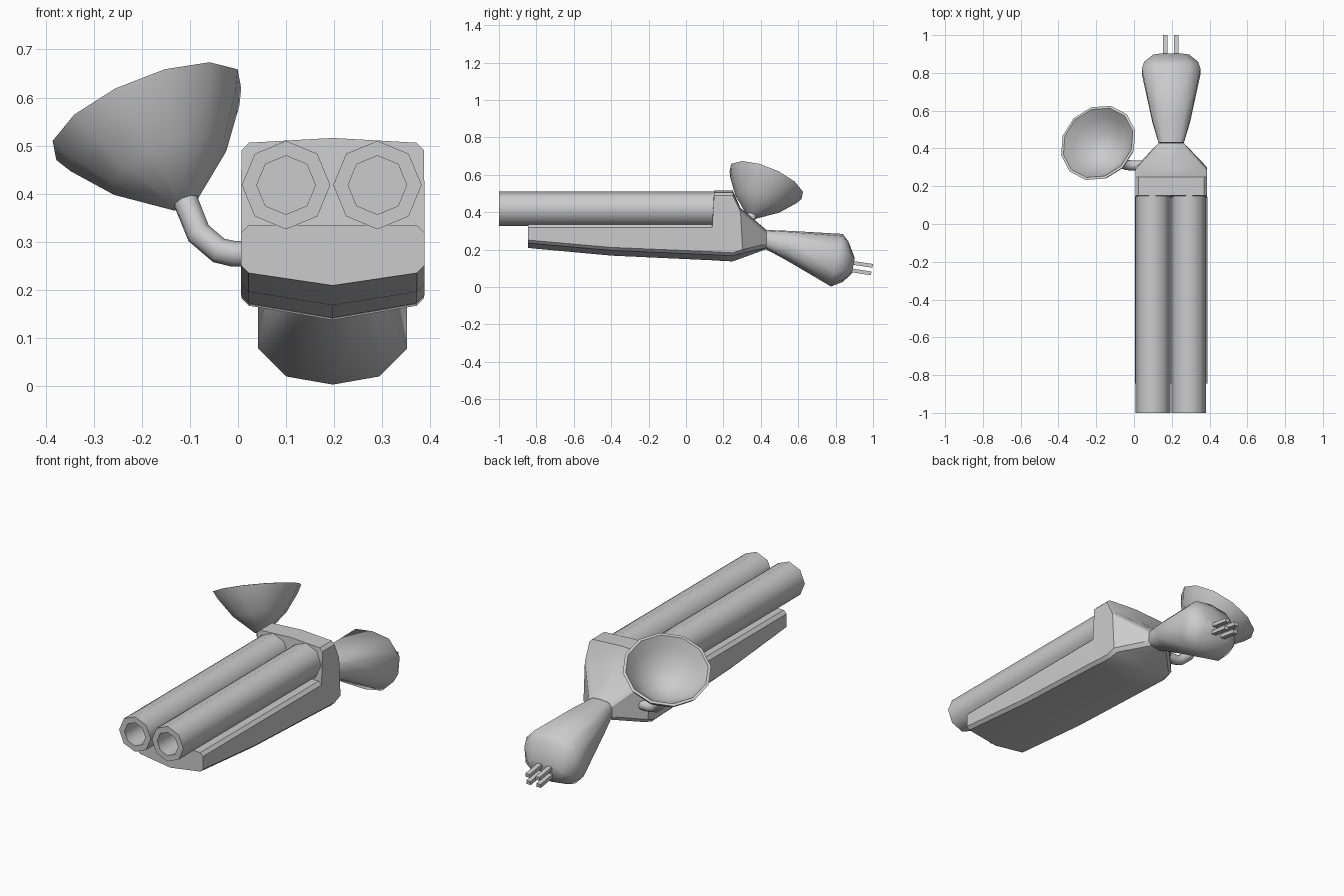
import bpy, bmesh, math
from mathutils import Vector, Matrix

if "Cube" in bpy.data.objects:
    bpy.data.objects.remove(bpy.data.objects["Cube"])

CX = 0.197  # centre line of the gun body


def finish(name, bm, angle):
    bmesh.ops.recalc_face_normals(bm, faces=bm.faces)
    me = bpy.data.meshes.new(name)
    bm.to_mesh(me)
    bm.free()
    ob = bpy.data.objects.new(name, me)
    bpy.context.collection.objects.link(ob)
    smooth(ob, angle)
    return ob


def smooth(ob, angle):
    bpy.ops.object.select_all(action='DESELECT')
    ob.select_set(True)
    bpy.context.view_layer.objects.active = ob
    bpy.ops.object.shade_smooth_by_angle(angle=math.radians(angle))


def section(yt, zt, yb, zb, hw, c, crown, keel):
    """Chamfered ten-sided section, leaning from (yt, zt) to (yb, zb)."""
    half = [(0, zt), (hw - c, zt - crown), (hw, zt - crown - c),
            (hw, zb + keel + c), (hw - c, zb + keel), (0, zb)]
    ring = half + [(-x, z) for x, z in half[-2:0:-1]]
    return [Vector((CX + x, yb + (yt - yb) * (z - zb) / (zt - zb), z)) for x, z in ring]


def loft(name, sections, angle):
    bm = bmesh.new()
    rings = [[bm.verts.new(p) for p in section(*s)] for s in sections]
    n = len(rings[0])
    for a, b in zip(rings, rings[1:]):
        for i in range(n):
            j = (i + 1) % n
            bm.faces.new((a[i], a[j], b[j], b[i]))
    bm.faces.new(rings[0])
    bm.faces.new(rings[-1])
    return finish(name, bm, angle)


def lathe(name, profile, sides, origin, axis, angle, turn=0.0):
    """Turn an (r, t) profile about an axis; r = 0 ends close to a point."""
    bm = bmesh.new()
    rot = Vector(axis).to_track_quat('Z', 'Y').to_matrix().to_4x4()
    mat = Matrix.Translation(origin) @ rot
    rings = []
    for r, t in profile:
        k = sides if r > 0 else 1
        rings.append([bm.verts.new(mat @ Vector((r * math.cos(turn + i * math.tau / sides),
                                                 r * math.sin(turn + i * math.tau / sides), t)))
                      for i in range(k)])
    for a, b in zip(rings, rings[1:]):
        for i in range(sides):
            j = (i + 1) % sides
            face = [a[i % len(a)], a[j % len(a)], b[j % len(b)], b[i % len(b)]]
            bm.faces.new(list(dict.fromkeys(face)))
    return finish(name, bm, angle)


# Fore-end and receiver block, tapering to the neck
loft("stock_body", [
    (-0.845, 0.335, -0.845, 0.209, 0.191, 0.016, 0.000, 0.026),
    (-0.40, 0.335, -0.40, 0.168, 0.191, 0.016, 0.000, 0.028),
    (0.14, 0.335, 0.14, 0.143, 0.191, 0.016, 0.000, 0.030),
    (0.15, 0.516, 0.15, 0.142, 0.190, 0.016, 0.010, 0.030),
    (0.25, 0.516, 0.25, 0.137, 0.190, 0.016, 0.010, 0.030),
    (0.29, 0.425, 0.305, 0.157, 0.188, 0.018, 0.005, 0.025),
    (0.43, 0.305, 0.43, 0.203, 0.066, 0.020, 0.004, 0.008)], 30)

# Flared, downward-leaning grip
loft("grip", [
    (0.432, 0.305, 0.425, 0.203, 0.066, 0.020, 0.004, 0.008),
    (0.56, 0.300, 0.53, 0.147, 0.100, 0.035, 0.006, 0.012),
    (0.838, 0.284, 0.775, 0.003, 0.155, 0.058, 0.012, 0.017),
    (0.868, 0.245, 0.838, 0.027, 0.143, 0.055, 0.010, 0.012),
    (0.902, 0.155, 0.887, 0.072, 0.095, 0.025, 0.004, 0.006)], 50)

# Twin hollow barrels
for side, x in (("left", 0.10), ("right", 0.29)):
    lathe("barrel_" + side, [(0, 1.1), (0.061, 1.1), (0.061, 0), (0.092, 0), (0.092, 1.16), (0, 1.16)],
          8, (x, -1.0, 0.418), (0, 1, 0), 50)

# Four small prongs on the grip end
for x in (0.165, 0.223):
    for z, y in ((0.122, 0.94), (0.082, 0.932)):
        bpy.ops.mesh.primitive_cube_add(size=1, location=(x, y, z), rotation=(-0.15, 0, 0))
        prong = bpy.context.object
        prong.name = "prong"
        prong.scale = (0.024, 0.118, 0.02)

# Bent pipe carrying the funnel
cu = bpy.data.curves.new("funnel_pipe", 'CURVE')
cu.dimensions = '3D'
cu.bevel_depth = 0.027
cu.bevel_resolution = 2
path = [(0.04, 0.31, 0.275), (-0.01, 0.31, 0.275), (-0.04, 0.312, 0.282),
        (-0.082, 0.328, 0.318), (-0.113, 0.358, 0.395)]
sp = cu.splines.new('POLY')
sp.points.add(len(path) - 1)
for p, co in zip(sp.points, path):
    p.co = (*co, 1)
pipe = bpy.data.objects.new("funnel_pipe", cu)
bpy.context.collection.objects.link(pipe)
bpy.ops.object.select_all(action='DESELECT')
pipe.select_set(True)
bpy.context.view_layer.objects.active = pipe
bpy.ops.object.convert(target='MESH')
smooth(bpy.context.object, 60)

# Open twelve-sided funnel
lathe("funnel", [(0, 0), (0.033, 0), (0.130, 0.085), (0.195, 0.175), (0.214, 0.212),
                 (0.200, 0.214), (0.165, 0.165), (0.100, 0.095), (0, 0.065)],
      12, (-0.113, 0.353, 0.382), (-0.36, 0.36, 0.86), 45)
